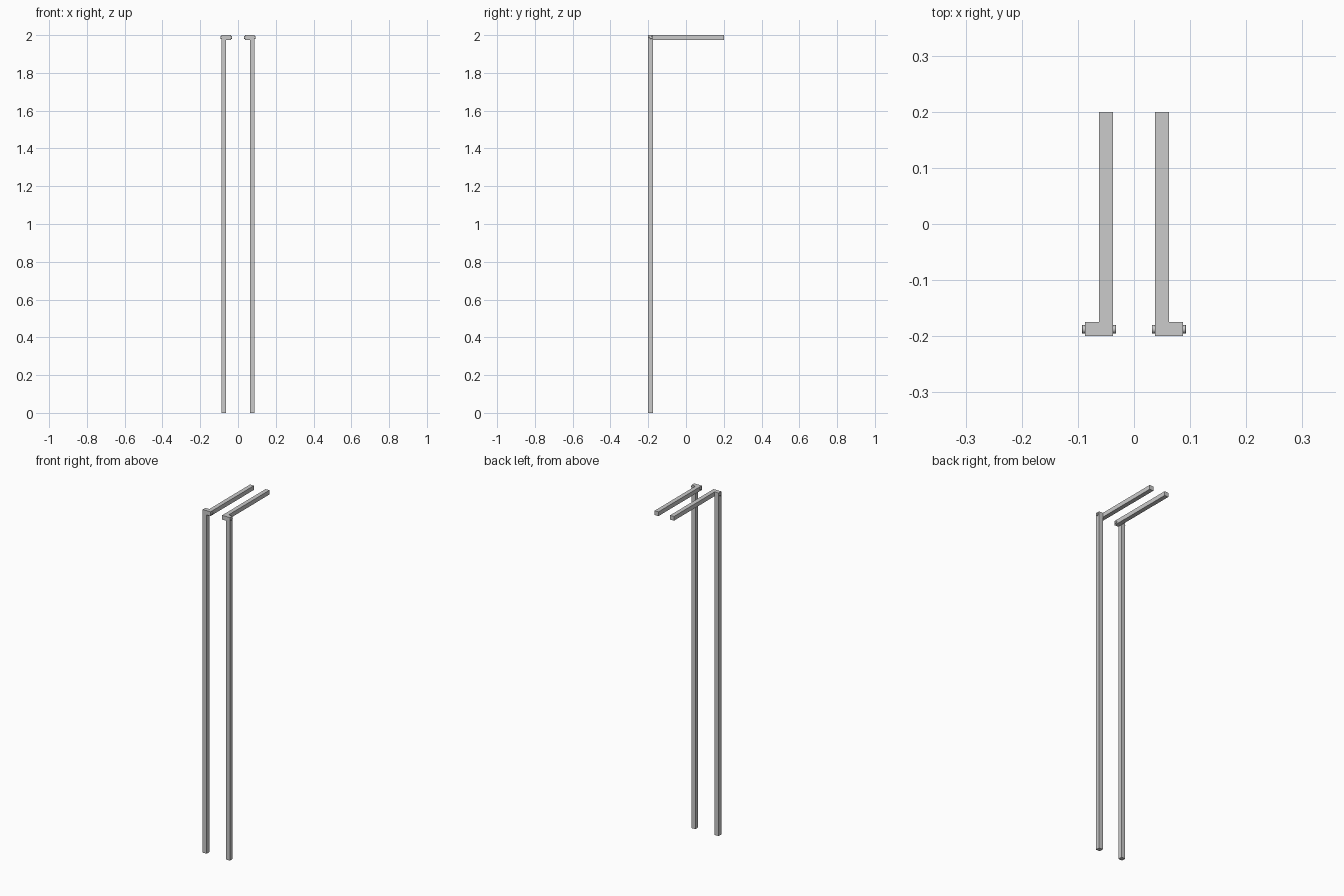
import bpy, math

if "Cube" in bpy.data.objects:
    bpy.data.objects.remove(bpy.data.objects["Cube"])

BAR = 0.025      # square bar thickness
TOP = 2.0
HINGE_Y = -0.1875


def box(name, lo, hi):
    bpy.ops.mesh.primitive_cube_add(size=1, location=[(a + b) / 2 for a, b in zip(lo, hi)])
    ob = bpy.context.object
    ob.name = name
    ob.scale = [b - a for a, b in zip(lo, hi)]
    bpy.ops.object.transform_apply(location=False, rotation=False, scale=True)
    return ob


def bolt(name, x0, x1, radius):
    # Round bolt running along x, with softened ends
    bpy.ops.mesh.primitive_cylinder_add(vertices=24, radius=radius, depth=x1 - x0,
                                        location=((x0 + x1) / 2, HINGE_Y, TOP - BAR / 2),
                                        rotation=(0, math.pi / 2, 0))
    ob = bpy.context.object
    ob.name = name
    bev = ob.modifiers.new("soft_ends", 'BEVEL')
    bev.width = 0.0015
    bev.segments = 2
    bev.limit_method = 'ANGLE'
    bpy.ops.object.shade_smooth_by_angle()
    return ob


for side, s in (("left", -1), ("right", 1)):
    def span(a, b):
        return sorted((s * a, s * b))

    # Upright leg on the outside
    x0, x1 = span(0.0625, 0.0875)
    box(side + "_leg", (x0, -0.2, 0), (x1, -0.2 + BAR, TOP))
    # Horizontal arm beside the leg top
    x0, x1 = span(0.0375, 0.0625)
    box(side + "_arm", (x0, -0.2, TOP - BAR), (x1, 0.2, TOP))
    # Hinge bolt through both bars
    x0, x1 = span(0.032, 0.093)
    bolt(side + "_hinge_bolt", x0, x1, 0.0078)
